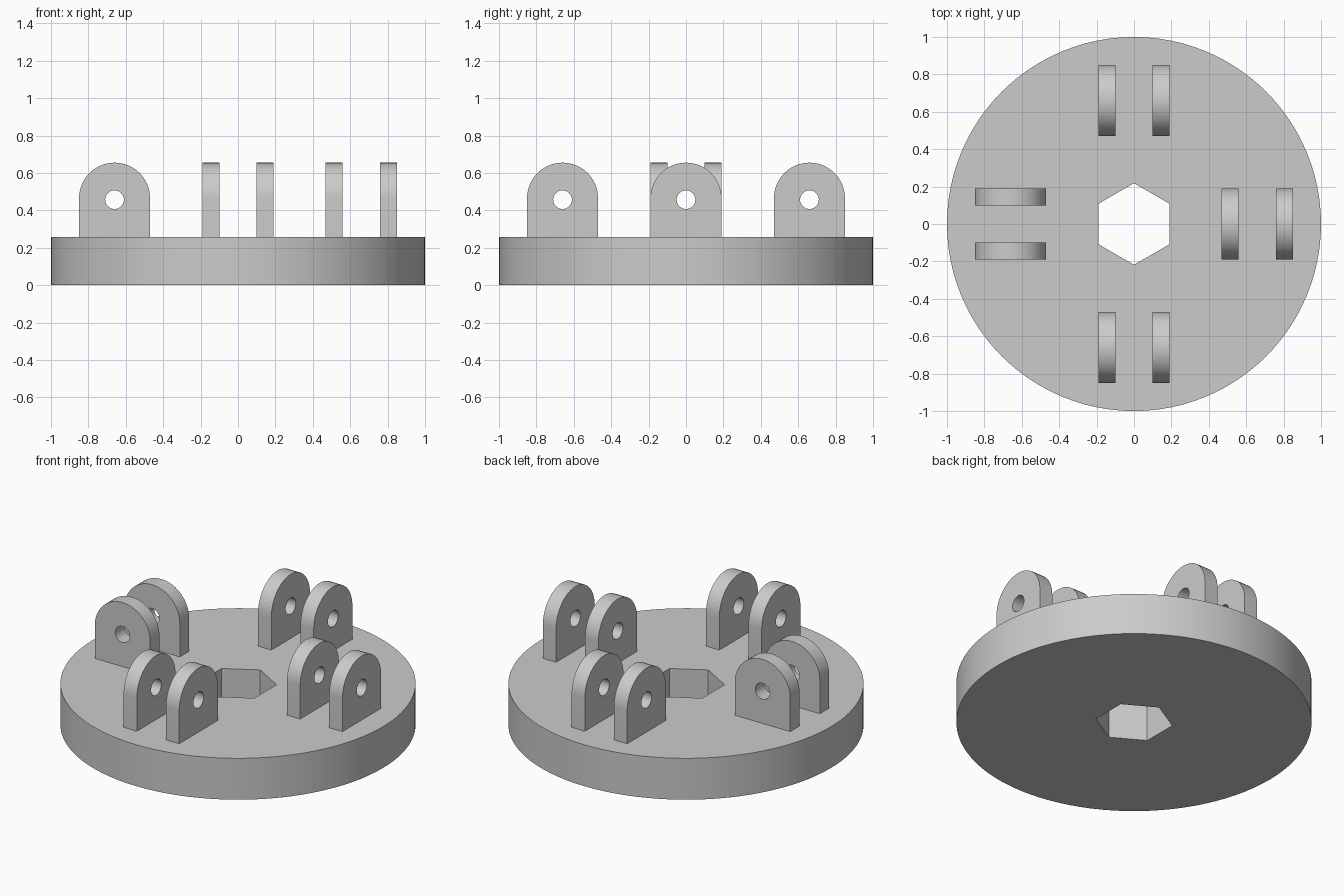
import bpy, bmesh
from math import sin, cos, pi
from mathutils import Matrix, Vector

cube = bpy.data.objects.get("Cube")
if cube:
    bpy.data.objects.remove(cube, do_unlink=True)

BASE_H = 0.257      # height of the disc
LUG_R = 0.19        # half width and top radius of a lug
LUG_T = 0.091       # lug thickness
LUG_TOP = 0.655
HOLE_Z = 0.457
PAIR = 0.1455       # half distance between the lugs of a pair
REACH = 0.66        # distance of each pair from the middle

grey = bpy.data.materials.new("plain grey")
grey.use_nodes = True
colour = (0.6, 0.6, 0.6, 1)
grey.diffuse_color = colour
grey.node_tree.nodes["Principled BSDF"].inputs["Base Color"].default_value = colour


def arc(radius, count, centre=0.0, start=0.0, sweep=2 * pi, closed=True):
    """Points of a circle, or of an open arc including both ends."""
    steps = count if closed else count - 1
    angles = [start + sweep * i / steps for i in range(count)]
    return [(radius * cos(a), centre + radius * sin(a)) for a in angles]


def plate(name, outline, hole, thickness, matrix):
    """Extrude a flat outline with one hole, then place it."""
    bm = bmesh.new()
    edges = []
    for loop in (outline, hole):
        verts = [bm.verts.new((u, v, 0)) for u, v in loop]
        edges += [bm.edges.new((a, b)) for a, b in zip(verts, verts[1:] + verts[:1])]
    bmesh.ops.triangle_fill(bm, edges=edges, use_beauty=True)
    top = bmesh.ops.extrude_face_region(bm, geom=bm.faces[:], use_keep_orig=True)["geom"]
    bmesh.ops.translate(bm, vec=(0, 0, thickness),
                        verts=[g for g in top if isinstance(g, bmesh.types.BMVert)])
    bm.transform(matrix)
    bmesh.ops.recalc_face_normals(bm, faces=bm.faces[:])
    mesh = bpy.data.meshes.new(name)
    bm.to_mesh(mesh)
    bm.free()
    mesh.materials.append(grey)
    obj = bpy.data.objects.new(name, mesh)
    bpy.context.collection.objects.link(obj)
    bpy.ops.object.select_all(action="DESELECT")
    obj.select_set(True)
    bpy.context.view_layer.objects.active = obj
    bpy.ops.object.shade_smooth_by_angle(angle=pi / 6)
    return obj


# Disc with a hexagonal bore
plate("base_disc", arc(1.0, 96), arc(0.218, 6, start=pi / 2), BASE_H, Matrix.Identity(4))

# Rounded lug outline, slightly sunk into the disc, with a pin hole
foot = BASE_H - 0.005
lug_outline = [(-LUG_R, foot), (LUG_R, foot)]
lug_outline += arc(LUG_R, 25, LUG_TOP - LUG_R, 0, pi, closed=False)
pin_hole = arc(0.05, 32, HOLE_Z)

# Lug planes: the profile stands upright, its thickness along x or y
along_x = Matrix(((0, 0, 1, 0), (1, 0, 0, 0), (0, 1, 0, 0), (0, 0, 0, 1)))
along_y = Matrix(((1, 0, 0, 0), (0, 0, 1, 0), (0, 1, 0, 0), (0, 0, 0, 1)))
centred = Matrix.Translation((0, 0, -LUG_T / 2))

# Four pairs; only the right pair is turned across the others
pairs = {
    "front": (Vector((0, -REACH, 0)), along_x),
    "back": (Vector((0, REACH, 0)), along_x),
    "left": (Vector((REACH, 0, 0)), along_x),
    "right": (Vector((-REACH, 0, 0)), along_y),
}
for side, (place, plane) in pairs.items():
    for number, shift in enumerate((-PAIR, PAIR), 1):
        spot = Matrix.Translation(place) @ plane @ Matrix.Translation((0, 0, shift)) @ centred
        plate(f"{side}_lug_{number}", lug_outline, pin_hole, LUG_T, spot)
